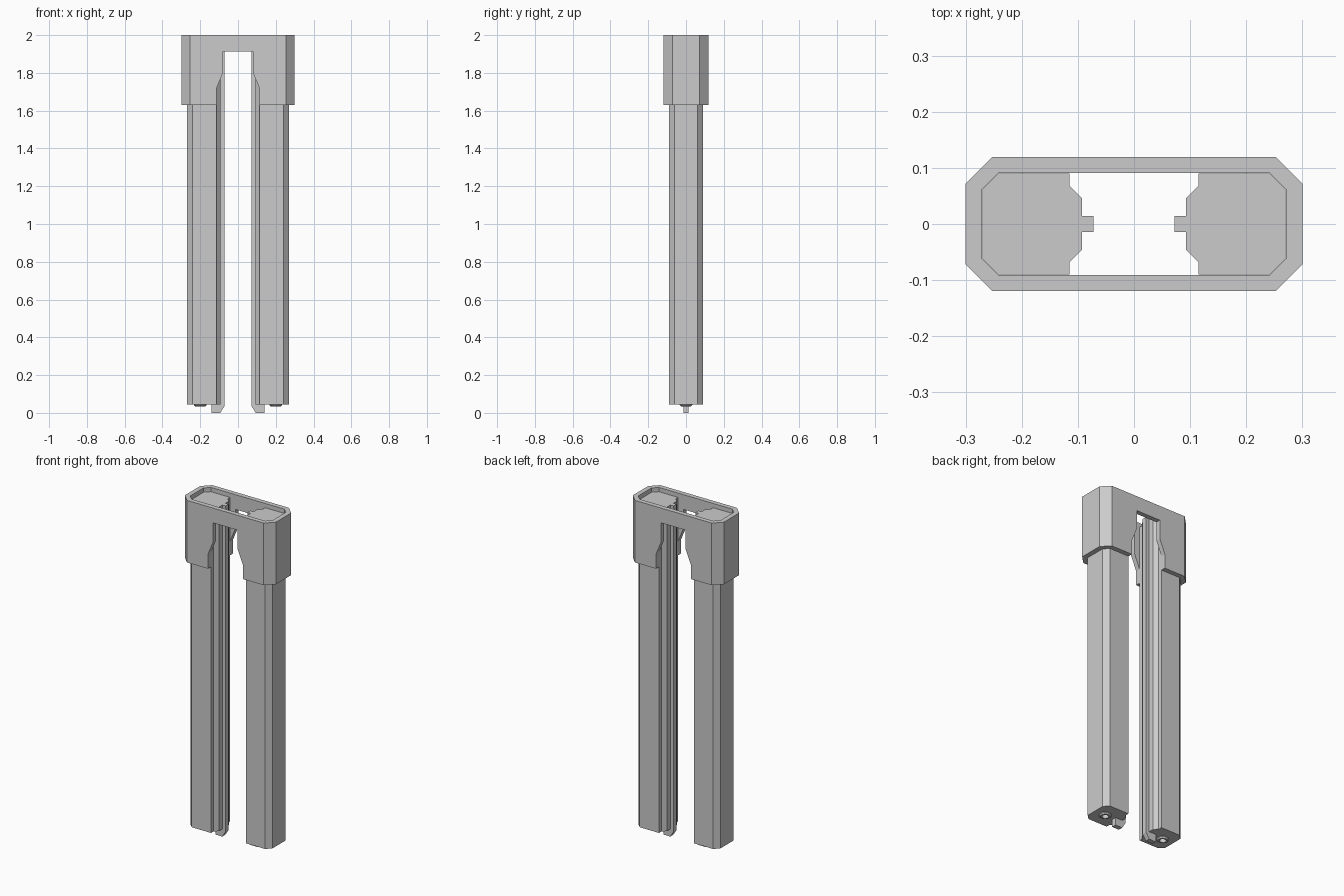
import bpy, bmesh, math

if "Cube" in bpy.data.objects:
    bpy.data.objects.remove(bpy.data.objects["Cube"])


def prism(name, pts, lo, hi, axis='Z'):
    """Extrude a 2D profile: (x, y) along Z, or (x, z) along Y."""
    bm = bmesh.new()
    place = (lambda a, b, h: (a, b, h)) if axis == 'Z' else (lambda a, b, h: (a, h, b))
    face = bm.faces.new([bm.verts.new(place(a, b, lo)) for a, b in pts])
    ext = bmesh.ops.extrude_face_region(bm, geom=[face])
    moved = [v for v in ext['geom'] if isinstance(v, bmesh.types.BMVert)]
    step = (0, 0, hi - lo) if axis == 'Z' else (0, hi - lo, 0)
    bmesh.ops.translate(bm, verts=moved, vec=step)
    return finish(name, bm)


def finish(name, bm):
    bmesh.ops.recalc_face_normals(bm, faces=bm.faces)
    me = bpy.data.meshes.new(name)
    bm.to_mesh(me)
    bm.free()
    ob = bpy.data.objects.new(name, me)
    bpy.context.collection.objects.link(ob)
    return ob


def cut(ob, cutter):
    cutter.hide_render = True
    mod = ob.modifiers.new('cut', 'BOOLEAN')
    mod.operation, mod.solver, mod.object = 'DIFFERENCE', 'EXACT', cutter
    bpy.context.view_layer.objects.active = ob
    bpy.ops.object.modifier_apply(modifier=mod.name)
    bpy.data.objects.remove(cutter)


def mirror_x(ob):
    ob.modifiers.new('mirror', 'MIRROR').use_mirror_merge = False


def octagon(w, d, c):
    half = [(w, -d + c), (w, d - c), (w - c, d)]
    return half + [(-w + c, d)] + [(-x, -y) for x, y in half[:2]] + [(-w + c, -d), (w - c, -d)]


def circle(r, n=16, cx=0.2):
    return [(cx + r * math.cos(2 * math.pi * i / n), r * math.sin(2 * math.pi * i / n))
            for i in range(n)]


# Two chamfered columns with a stepped inner face and a small bore underneath
half = [(0.27, 0.062), (0.242, 0.09), (0.115, 0.09), (0.115, 0.068), (0.093, 0.046)]
column = prism('column', half + [(x, -y) for x, y in reversed(half)], 0.045, 1.975)
cut(column, prism('bore_cutter', circle(0.018), 0.02, 0.08))
mirror_x(column)

# Guide rib on each inner face, ending in a hooked foot
rib = prism('guide_rib', [(0.072, 1.975), (0.072, 0.035), (0.094, 0), (0.14, 0),
                          (0.14, 0.055), (0.1, 0.055), (0.1, 1.975)], -0.014, 0.014, 'Y')
mirror_x(rib)

# Tapered ring around each bore
bm = bmesh.new()
rings = [[bm.verts.new((x, y, z)) for x, y in circle(r)]
         for r, z in ((0.034, 0.048), (0.034, 0.042), (0.027, 0.035), (0.018, 0.035), (0.018, 0.048))]
for k in range(5):
    a, b = rings[k], rings[(k + 1) % 5]
    for i in range(16):
        j = (i + 1) % 16
        bm.faces.new((a[i], a[j], b[j], b[i]))
mirror_x(finish('bore_ring', bm))

# Octagonal collar: open tube with a flared slot through front and back
collar = prism('collar', octagon(0.3, 0.119, 0.047), 1.63, 2.0)
cut(collar, prism('inside_cutter', octagon(0.271, 0.091, 0.029), 1.5, 2.1))
slot = [(0.08, 1.912), (0.08, 1.8), (0.115, 1.715), (0.115, 1.5)]
cut(collar, prism('slot_cutter', slot + [(-x, z) for x, z in reversed(slot)], -0.3, 0.3, 'Y'))
